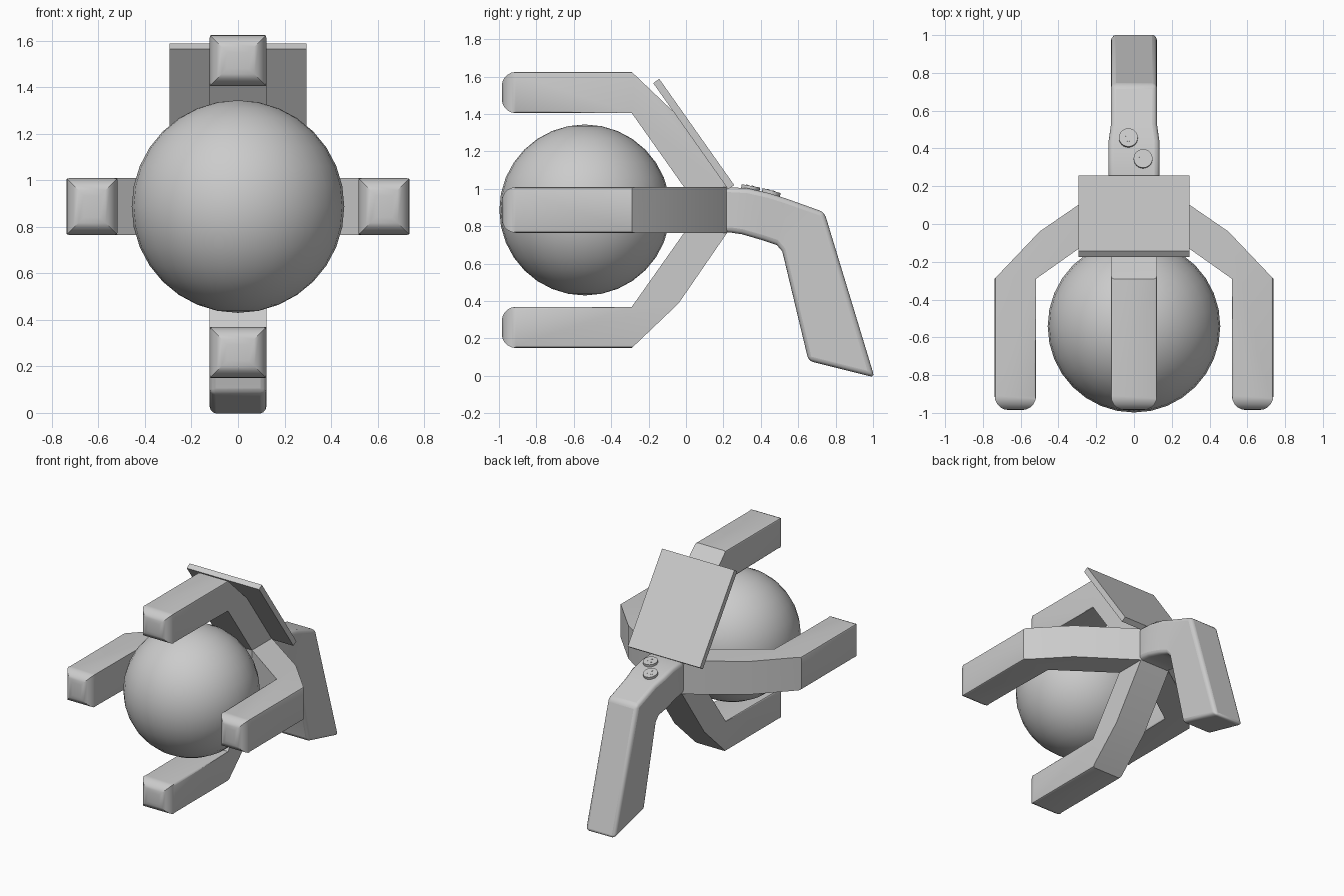
import bpy, bmesh, math
from mathutils import Vector

if "Cube" in bpy.data.objects:
    bpy.data.objects.remove(bpy.data.objects["Cube"])

CZ = 0.887      # height of the hub axis
HW = 0.122      # half width of the arms

grey = bpy.data.materials.new("plain grey")
grey.diffuse_color = (0.6, 0.6, 0.6, 1)
grey.use_nodes = True
grey.node_tree.nodes["Principled BSDF"].inputs["Base Color"].default_value = grey.diffuse_color


def finish(obj, angle=30):
    obj.data.materials.clear()
    obj.data.materials.append(grey)
    bpy.ops.object.select_all(action='DESELECT')
    obj.select_set(True)
    bpy.context.view_layer.objects.active = obj
    bpy.ops.object.shade_smooth_by_angle(angle=math.radians(angle))
    return obj


def to_object(name, bm):
    bmesh.ops.recalc_face_normals(bm, faces=bm.faces)
    me = bpy.data.meshes.new(name)
    bm.to_mesh(me)
    bm.free()
    obj = bpy.data.objects.new(name, me)
    bpy.context.collection.objects.link(obj)
    return obj


def extrude_profile(points, half):
    """Solid from a (y, z) outline, extruded along x."""
    bm = bmesh.new()
    face = bm.faces.new([bm.verts.new((-half, y, z)) for y, z in points])
    new = bmesh.ops.extrude_face_region(bm, geom=[face])["geom"]
    bmesh.ops.translate(bm, vec=(2 * half, 0, 0),
                        verts=[v for v in new if isinstance(v, bmesh.types.BMVert)])
    return bm


def disc(name, loc, radius, depth, tilt, sides=24):
    bpy.ops.mesh.primitive_cylinder_add(vertices=sides, radius=radius, depth=depth,
                                        location=loc, rotation=(tilt, 0, 0))
    obj = bpy.context.object
    obj.name = name
    return finish(obj)


# Four bent arms around the hub
arm_outline = [(-0.985, 0.518), (-0.985, 0.738), (-0.29, 0.738), (-0.04, 0.50),
               (0.22, HW), (-0.01, HW), (-0.29, 0.518)]
for k, name in enumerate(["top_arm", "right_arm", "bottom_arm", "left_arm"]):
    bm = extrude_profile(arm_outline, HW)
    # rounded finger tip
    tip = [e for e in bm.edges if all(v.co.y < -0.98 for v in e.verts)]
    bmesh.ops.bevel(bm, geom=tip, offset=0.075, segments=5, profile=0.5, affect='EDGES')
    # slightly softened long edges of the finger
    long_edges = [e for e in bm.edges if abs(e.verts[0].co.y - e.verts[1].co.y) > 0.5
                  and abs(e.verts[0].co.z - e.verts[1].co.z) < 0.01]
    bmesh.ops.bevel(bm, geom=long_edges, offset=0.014, segments=2, profile=0.5,
                    affect='EDGES')
    arm = to_object(name, bm)
    arm.rotation_euler = (0, k * math.pi / 2, 0)
    arm.location = (0, 0, CZ)
    finish(arm)

# Central hub joining the arms
hub = extrude_profile([(-0.01, CZ - HW), (-0.01, CZ + HW),
                       (0.22, CZ + HW), (0.22, CZ - HW)], HW)
finish(to_object("hub", hub))

# Ball held between the arms
bpy.ops.mesh.primitive_uv_sphere_add(segments=32, ring_count=16, radius=0.457,
                                     location=(0, -0.541, CZ))
bpy.context.object.name = "ball"
finish(bpy.context.object)

# Handle lofted through sections: top y, top z, bottom y, bottom z, half width
sections = [(0.18, 1.008, 0.18, 0.766, 0.12), (0.24, 1.008, 0.24, 0.766, 0.135),
            (0.33, 1.003, 0.30, 0.757, 0.135), (0.44, 0.978, 0.41, 0.725, 0.135),
            (0.53, 0.95, 0.485, 0.70, 0.122), (0.74, 0.875, 0.515, 0.665, 0.122),
            (1.008, -0.008, 0.655, 0.08, 0.122)]
bm = bmesh.new()
rings = [[bm.verts.new(p) for p in ((-w, ty, tz), (w, ty, tz), (w, by, bz), (-w, by, bz))]
         for ty, tz, by, bz, w in sections]
for a, b in zip(rings, rings[1:]):
    for i in range(4):
        j = (i + 1) % 4
        bm.faces.new((a[i], a[j], b[j], b[i]))
bm.faces.new(rings[0])
bm.faces.new(rings[-1])
handle = to_object("handle", bm)
bev = handle.modifiers.new("rounding", 'BEVEL')
bev.width = 0.026
bev.segments = 3
bev.limit_method = 'ANGLE'
bev.angle_limit = math.radians(35)
finish(handle, 35)

# Slanted screen plate above the hub
plate = extrude_profile([(-0.175, 1.565), (-0.143, 1.588), (0.258, 1.02), (0.225, 0.998)],
                        0.295)
finish(to_object("screen_plate", plate))

# Two round buttons with small raised dots
for side, x, y, z, tilt in (("front", 0.048, 0.345, 1.003, -0.18),
                            ("rear", -0.03, 0.455, 0.978, -0.27)):
    disc(side + "_button", (x, y, z), 0.05, 0.026, tilt)
    up = Vector((0, -math.sin(tilt), math.cos(tilt)))
    for n in range(3):
        a = n * math.tau / 3 + 0.5
        off = Vector((math.cos(a) * 0.02, math.sin(a) * 0.02 * math.cos(tilt),
                      math.sin(a) * 0.02 * math.sin(tilt)))
        disc(f"{side}_button_dot_{n + 1}", Vector((x, y, z)) + up * 0.013 + off,
             0.006, 0.005, tilt, 8)
